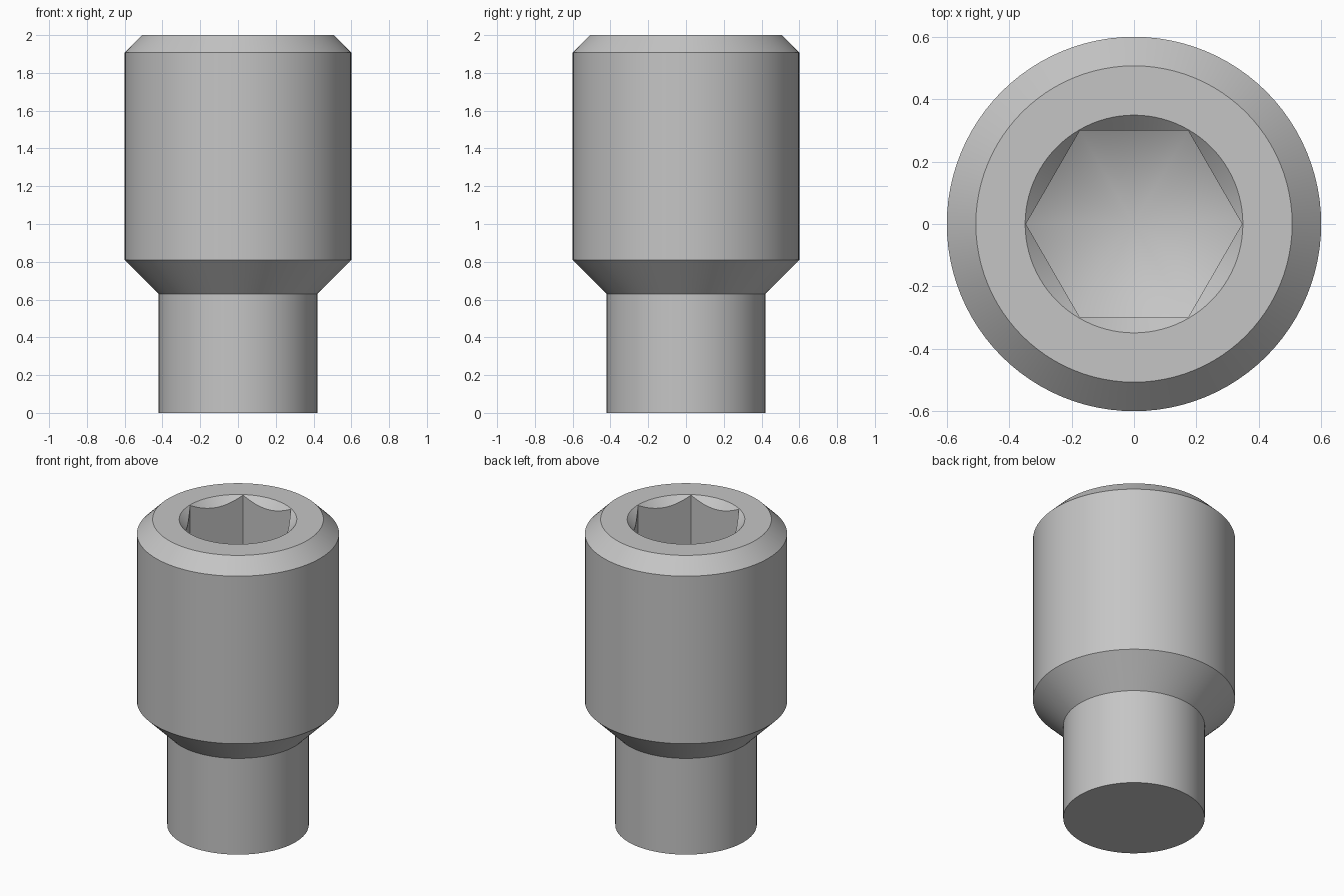
import bpy
import bmesh
from math import pi, sin, cos, tan, radians

cube = bpy.data.objects.get("Cube")
if cube:
    bpy.data.objects.remove(cube, do_unlink=True)

SEGMENTS = 96      # multiple of six, so the hexagon corners fall on vertices
APOTHEM = 0.30     # half the hexagon width across flats
CORNER = APOTHEM / cos(pi / 6)
RIM = 0.349        # countersink radius at the top face
SOCKET_FLOOR = 1.2


def hexagon(angle):
    """Radius of the hexagon at an angle, with corners on the x axis."""
    return APOTHEM / cos(angle % (pi / 3) - pi / 6)


def circle(radius, z):
    return lambda angle: (radius, z)


def socket_top(angle):
    """Where the 45 degree countersink meets the flat walls."""
    r = hexagon(angle)
    return r, 2 - (RIM - r)


def socket_bottom(angle):
    """Where the flat walls meet the drilled cone."""
    r = hexagon(angle)
    return r, SOCKET_FLOOR - (CORNER - r) * tan(radians(30))


# Rings from the bottom of the dog point, up the body and down into the socket
rings = [
    circle(0.42, 0), circle(0.42, 0.63),         # dog point
    circle(0.6, 0.81), circle(0.6, 1.907),       # shoulder and body
    circle(0.507, 2), circle(RIM, 2),            # chamfer and top face
    socket_top, socket_bottom,                   # countersink and hex walls
]

bm = bmesh.new()
angles = [2 * pi * i / SEGMENTS for i in range(SEGMENTS)]
loops = []
for ring in rings:
    loop = []
    for a in angles:
        r, z = ring(a)
        loop.append(bm.verts.new((r * cos(a), r * sin(a), z)))
    loops.append(loop)

for low, high in zip(loops, loops[1:]):
    for i in range(SEGMENTS):
        j = (i + 1) % SEGMENTS
        bm.faces.new((low[i], low[j], high[j], high[i]))

# Flat end and drilled cone
bm.faces.new(loops[0][::-1])
tip = bm.verts.new((0, 0, SOCKET_FLOOR - CORNER * tan(radians(30))))
for i in range(SEGMENTS):
    bm.faces.new((loops[-1][i], loops[-1][(i + 1) % SEGMENTS], tip))

bm.normal_update()
mesh = bpy.data.meshes.new("socket_set_screw")
bm.to_mesh(mesh)
bm.free()
screw = bpy.data.objects.new("socket_set_screw", mesh)
bpy.context.collection.objects.link(screw)

# Plain grey steel
colour = (0.56, 0.56, 0.56, 1)
steel = bpy.data.materials.new("grey_steel")
steel.use_nodes = True
steel.diffuse_color = colour
steel.node_tree.nodes["Principled BSDF"].inputs["Base Color"].default_value = colour
mesh.materials.append(steel)

# Smooth round sides with sharp edges
bpy.ops.object.select_all(action='DESELECT')
screw.select_set(True)
bpy.context.view_layer.objects.active = screw
bpy.ops.object.shade_smooth_by_angle(angle=radians(25))
